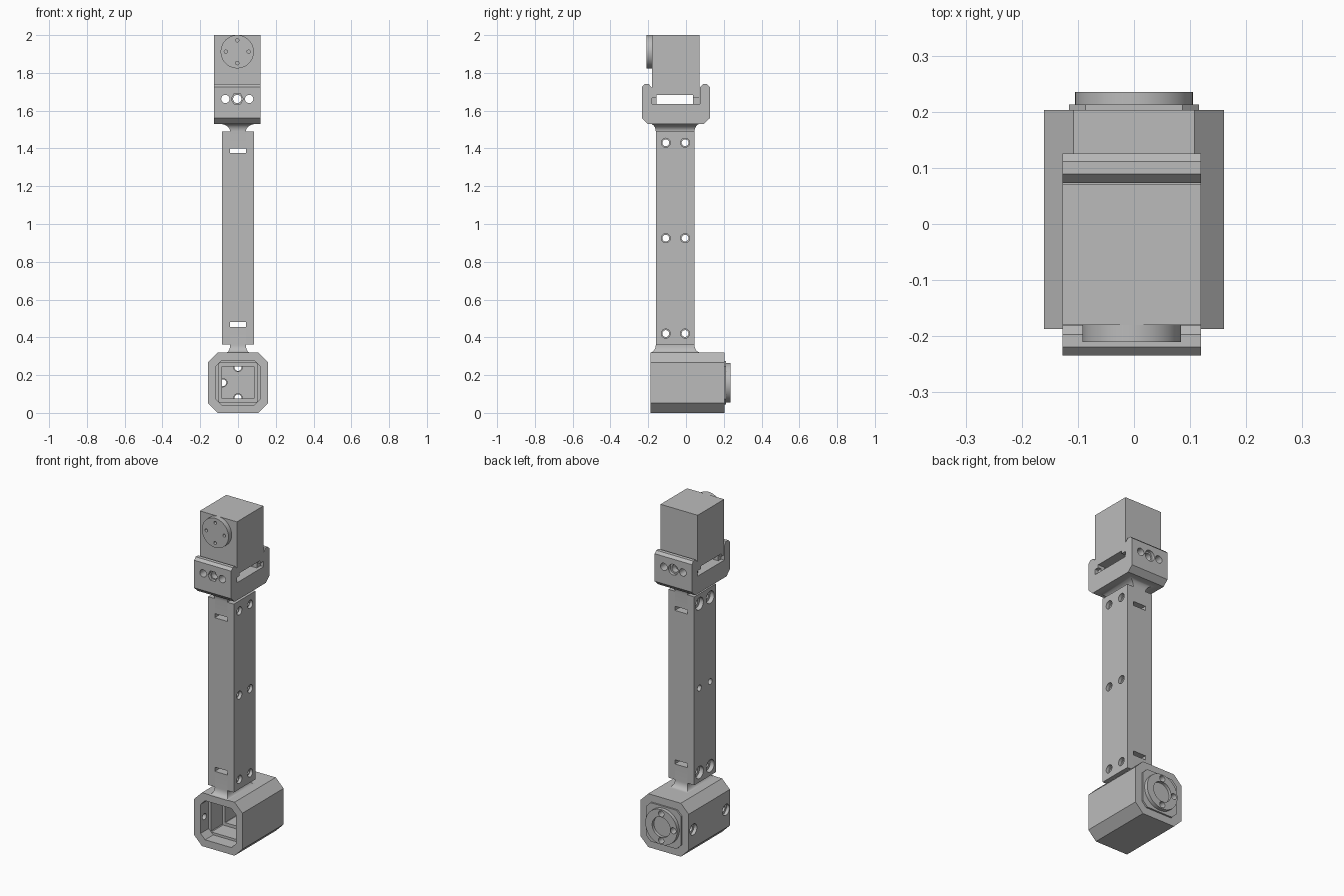
import bpy, bmesh, math
from mathutils import Vector

if "Cube" in bpy.data.objects:
    bpy.data.objects.remove(bpy.data.objects["Cube"])

gray = bpy.data.materials.new("plain_gray")
gray.use_nodes = True
COLOR = (0.5, 0.5, 0.5, 1)
gray.diffuse_color = COLOR
gray.node_tree.nodes["Principled BSDF"].inputs["Base Color"].default_value = COLOR


def loft(name, rings):
    """Closed solid through a list of equal-length point rings."""
    bm = bmesh.new()
    loops = [[bm.verts.new(p) for p in ring] for ring in rings]
    n = len(loops[0])
    for a, b in zip(loops, loops[1:]):
        for i in range(n):
            bm.faces.new((a[i], a[(i + 1) % n], b[(i + 1) % n], b[i]))
    bm.faces.new(loops[0])
    bm.faces.new(loops[-1])
    bmesh.ops.recalc_face_normals(bm, faces=bm.faces)
    mesh = bpy.data.meshes.new(name)
    bm.to_mesh(mesh)
    bm.free()
    mesh.materials.append(gray)
    obj = bpy.data.objects.new(name, mesh)
    bpy.context.collection.objects.link(obj)
    return obj


def prism(name, axis, outline, start, end):
    """Extrude a 2D outline along x (outline in y, z) or y (outline in x, z)."""
    place = {"x": lambda u, v, t: (t, u, v), "y": lambda u, v, t: (u, t, v)}[axis]
    return loft(name, [[place(u, v, t) for u, v in outline] for t in (start, end)])


def rect(u0, u1, v0, v1):
    return [(u0, v0), (u1, v0), (u1, v1), (u0, v1)]


def box(name, x0, x1, y0, y1, z0, z1):
    return prism(name, "x", rect(y0, y1, z0, z1), x0, x1)


def octagon(r, c, cz):
    """Square of half-width r with corners cut by c."""
    s = r - c
    return [(u, cz + v) for u, v in ((-s, -r), (s, -r), (r, -s), (r, s),
                                     (s, r), (-s, r), (-r, s), (-r, -s))]


def rod(name, axis, u, v, r, start, end, sides=32):
    turn = [2 * math.pi * i / sides for i in range(sides)]
    return prism(name, axis, [(u + r * math.cos(a), v + r * math.sin(a)) for a in turn], start, end)


def cut(obj, cutters):
    """Subtract the cutters from the object and discard them."""
    for c in cutters:
        m = obj.modifiers.new("cut", "BOOLEAN")
        m.operation, m.solver, m.object = "DIFFERENCE", "EXACT", c
    deps = bpy.context.evaluated_depsgraph_get()
    mesh = bpy.data.meshes.new_from_object(obj.evaluated_get(deps))
    obj.modifiers.clear()
    obj.data = mesh
    for c in cutters:
        bpy.data.objects.remove(c)


def neck(name, z_tip, z_root, z_face, flare_x, flare_y):
    """Tongue that flares in a concave curve where it meets a body."""
    def ring(z, ex, ey):
        x, y0, y1 = 0.042 + ex, -0.16 - ey, 0.045 + ey
        return [(-x, y0, z), (x, y0, z), (x, y1, z), (-x, y1, z)]
    rings = [ring(z_tip, 0, 0)]
    for i in range(9):
        a = i / 8 * math.pi / 2
        f = 1 - math.cos(a)
        rings.append(ring(z_root + (z_face - z_root) * math.sin(a), flare_x * f, flare_y * f))
    return loft(name, rings)


# Lower housing: chamfered sleeve with a stepped cavity
ZC = 0.16
housing = prism("lower_housing", "y", octagon(0.16, 0.052, ZC), -0.187, 0.203)
cut(housing, [
    prism("c", "y", octagon(0.117, 0.03, ZC), -0.3, -0.11),
    prism("c", "y", octagon(0.103, 0.004, ZC), -0.15, 0.0),
    prism("c", "y", octagon(0.085, 0.002, ZC), -0.05, 0.18),
    rod("c", "x", -0.15, ZC, 0.018, -0.2, -0.09),
    rod("c", "x", 0.158, ZC, 0.018, -0.2, -0.09),
    rod("c", "x", -0.15, ZC, 0.033, -0.2, -0.14),
    rod("c", "x", 0.158, ZC, 0.033, -0.2, -0.14),
] + [rod("c", "y", u, ZC + v, 0.022, 0.1, 0.3) for u, v in ((0, 0.08), (0, -0.08), (-0.08, 0))])

# Rear plate and round flange
plate = prism("rear_plate", "y", octagon(0.116, 0.03, ZC), 0.203, 0.213)
flange = rod("rear_flange", "y", 0, ZC, 0.105, 0.213, 0.235, 64)
for part in (plate, flange):
    holes = [rod("c", "y", u, ZC + v, 0.018, 0.1, 0.3) for u, v in ((0, 0.08), (0, -0.08), (-0.08, 0))]
    if part is flange:
        holes.append(rod("c", "y", 0, ZC, 0.06, 0.218, 0.3))
    cut(part, holes)

# Long link and the two tongues that plug into its slots
link = box("link_bar", -0.086, 0.084, -0.16, 0.045, 0.362, 1.49)
lower_neck = neck("lower_neck", 0.455, 0.36, 0.32, 0.02, 0.03)
upper_neck = neck("upper_neck", 1.40, 1.49, 1.53, 0.055, 0.03)
HOLE_Y = (-0.107, -0.005)


def bolt_holes(levels):
    return [rod("c", "x", y, z, 0.018, -0.2, 0.2) for y in HOLE_Y for z in levels]


cut(link, [box("c", -0.042, 0.042, -0.3, 0.2, 0.3, 0.48),
           box("c", -0.042, 0.042, -0.3, 0.2, 1.375, 1.6)]
    + bolt_holes((0.42, 0.925, 1.43))
    + [rod("c", "x", y, z, 0.037, -0.2, -0.06) for y in HOLE_Y for z in (0.42, 1.43)]
    + [rod("c", "x", y, z, 0.024, 0.065, 0.2) for y in HOLE_Y for z in (0.42, 0.925, 1.43)])
cut(lower_neck, bolt_holes((0.42,)))
cut(upper_neck, bolt_holes((1.43,)))

# U-shaped bracket: half profile mirrored about its centre line
X0, X1, YC = -0.127, 0.119, -0.054
half = [(0.148, 1.53), (0.18, 1.56), (0.18, 1.725), (0.165, 1.74),
        (0.143, 1.74), (0.127, 1.722), (0.127, 1.635)]
profile = [(YC + u, z) for u, z in half] + [(YC - u, z) for u, z in reversed(half)]
bracket = prism("u_bracket", "x", profile, X0, X1)


def mount_holes():
    return [rod("c", "y", x - 0.004, 1.662, 0.022, -0.4, 0.4) for x in (-0.063, 0, 0.063)]


cut(bracket, mount_holes() + [rod("c", "y", -0.004, 1.662, 0.032, -0.4, -0.215, 6),
                              rod("c", "y", -0.004, 1.662, 0.032, 0.108, 0.3)])

# Motor block on two feet, leaving a window above the bracket floor
motor = box("motor_block", X0, X1, -0.18, 0.071, 1.667, 2.0)
cut(motor, [box("c", -0.3, 0.3, -0.155, 0.038, 1.6, 1.684)] + mount_holes())
for label, y0, y1 in (("front", -0.18, -0.155), ("back", 0.038, 0.071)):
    foot = box(label + "_motor_foot", -0.105, 0.098, y0, y1, 1.635, 1.667)
    cut(foot, mount_holes())

# Output disc with four small screw holes
disc = rod("output_disc", "y", -0.004, 1.912, 0.088, -0.21, -0.18, 64)
cut(disc, [rod("c", "y", -0.004 + 0.06 * math.cos(a), 1.912 + 0.06 * math.sin(a), 0.009, -0.3, -0.19, 16)
           for a in (0, math.pi / 2, math.pi, 1.5 * math.pi)])

# Smooth only the round and flared surfaces
bpy.ops.object.select_all(action="DESELECT")
for obj in (housing, plate, flange, link, lower_neck, upper_neck, bracket, motor, disc):
    obj.select_set(True)
    bpy.context.view_layer.objects.active = obj
bpy.ops.object.shade_smooth_by_angle(angle=math.radians(30))
